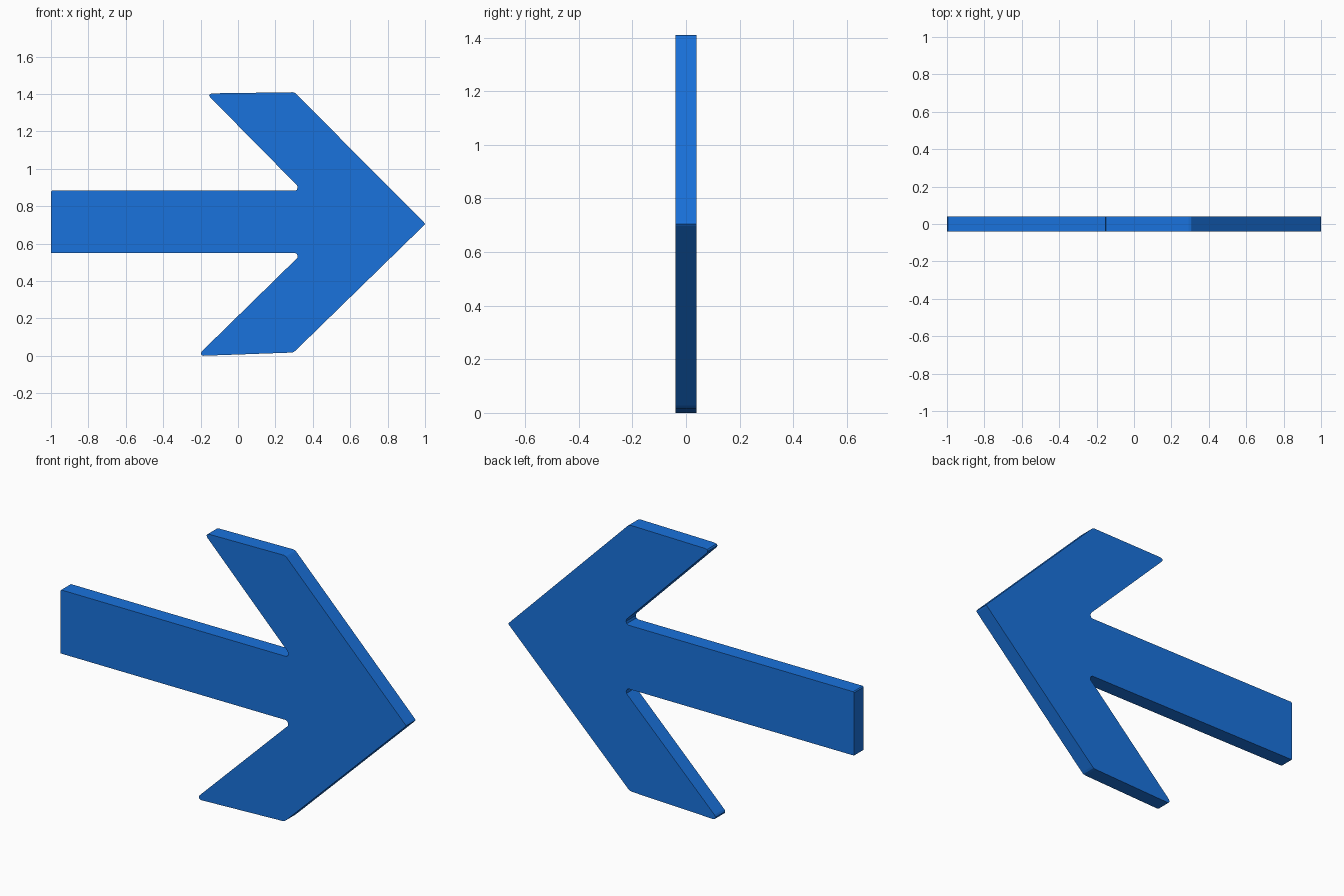
import bpy, bmesh
from mathutils import Vector

if "Cube" in bpy.data.objects:
    bpy.data.objects.remove(bpy.data.objects["Cube"])

HALF_DEPTH = 0.04

# Arrow silhouette in x, z, counter-clockwise seen from the front
outline = [
    (-1.0, 0.55), (0.305, 0.55), (0.313, 0.545), (0.318, 0.535), (0.317, 0.523),  # shaft underside, lower notch
    (-0.193, 0.024), (-0.199, 0.014), (-0.196, 0.004), (-0.185, 0.0),            # lower barb tip
    (0.285, 0.017), (0.298, 0.020), (0.307, 0.027),                              # lower corner
    (0.994, 0.697), (1.0, 0.705), (0.994, 0.713),                                # point
    (0.311, 1.400), (0.304, 1.406), (0.292, 1.409),                              # upper corner
    (-0.135, 1.403), (-0.149, 1.400), (-0.154, 1.393), (-0.149, 1.382),          # upper barb tip
    (0.315, 0.912), (0.319, 0.900), (0.315, 0.888), (0.305, 0.883),              # upper notch
    (-0.995, 0.883), (-1.0, 0.878),
]

# Flat plate extruded from the silhouette
bm = bmesh.new()
face = bm.faces.new([bm.verts.new((x, -HALF_DEPTH, z)) for x, z in outline])
result = bmesh.ops.extrude_face_region(bm, geom=[face], use_keep_orig=True)
back = [v for v in result["geom"] if isinstance(v, bmesh.types.BMVert)]
bmesh.ops.translate(bm, verts=back, vec=Vector((0, 2 * HALF_DEPTH, 0)))
bmesh.ops.recalc_face_normals(bm, faces=bm.faces)

mesh = bpy.data.meshes.new("arrow")
bm.to_mesh(mesh)
bm.free()
arrow = bpy.data.objects.new("arrow", mesh)
bpy.context.collection.objects.link(arrow)

# Blue paint
blue = bpy.data.materials.new("blue")
blue.diffuse_color = (0.01, 0.17, 0.72, 1)
blue.use_nodes = True
blue.node_tree.nodes["Principled BSDF"].inputs["Base Color"].default_value = blue.diffuse_color
mesh.materials.append(blue)
